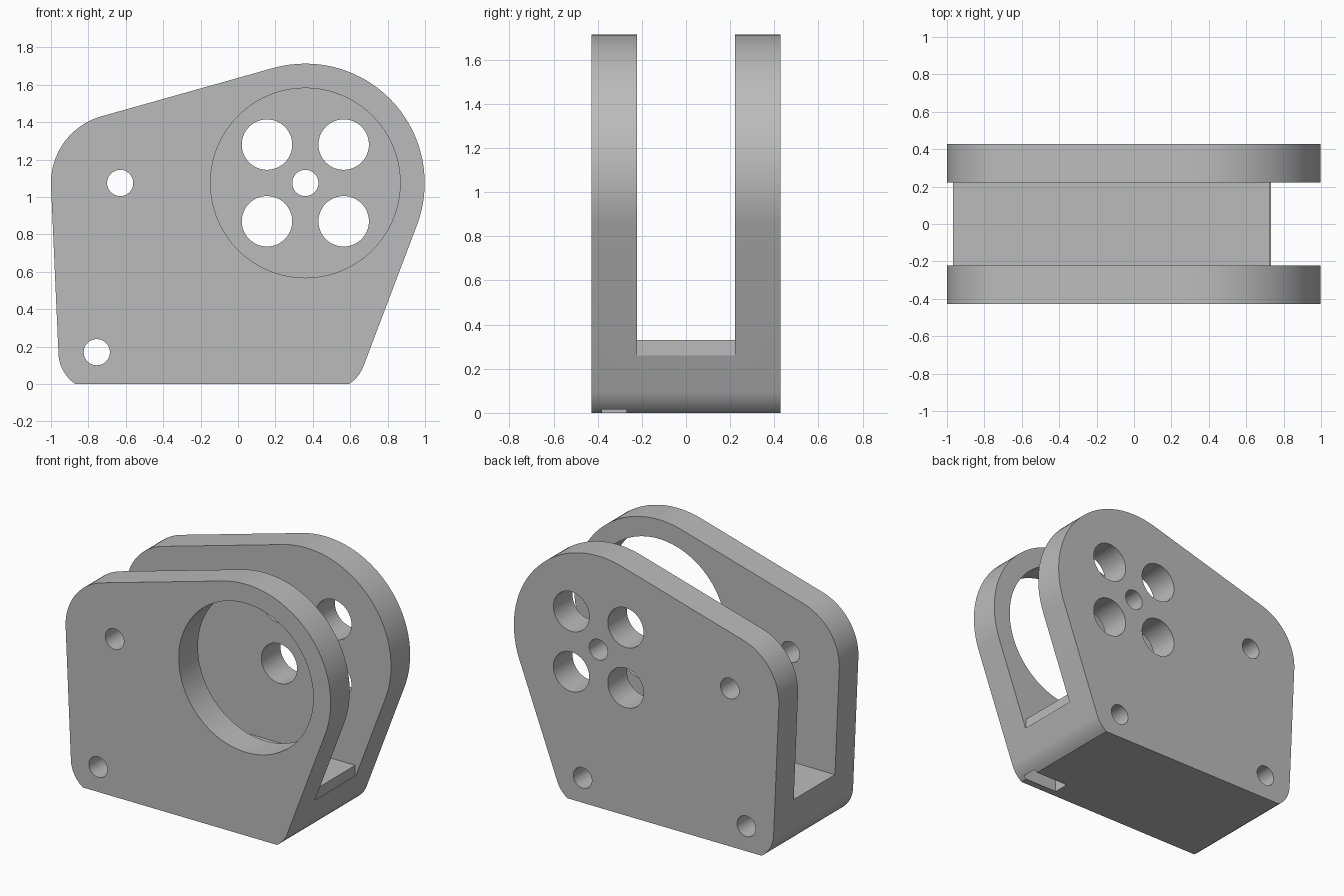
import bpy
import bmesh
from math import sin, cos, pi, acos, asin, atan2, hypot, radians

if "Cube" in bpy.data.objects:
    bpy.data.objects.remove(bpy.data.objects["Cube"], do_unlink=True)

HALF = 0.428        # half thickness of the whole bracket
GAP = 0.222         # half width of the channel between the plates
FLOOR = 0.33        # height of the channel floor

grey = bpy.data.materials.new("plain_grey")
grey.use_nodes = True
grey.diffuse_color = (0.5, 0.5, 0.5, 1)
grey.node_tree.nodes["Principled BSDF"].inputs["Base Color"].default_value = (0.5, 0.5, 0.5, 1)


def prism(name, outline, y0, y1):
    """Extrude a counter-clockwise x-z outline from y0 to y1, normals outward."""
    bm = bmesh.new()
    front = [bm.verts.new((x, y0, z)) for x, z in outline]
    back = [bm.verts.new((x, y1, z)) for x, z in outline]
    bm.faces.new(front)
    bm.faces.new(back[::-1])
    for i in range(len(outline)):
        bm.faces.new((front[i], front[i - 1], back[i - 1], back[i]))
    bm.normal_update()
    mesh = bpy.data.meshes.new(name)
    bm.to_mesh(mesh)
    bm.free()
    mesh.materials.append(grey)
    obj = bpy.data.objects.new(name, mesh)
    bpy.context.scene.collection.objects.link(obj)
    return obj


def arc(x, z, r, a0, a1, n):
    return [(x + r * cos(a0 + (a1 - a0) * i / n), z + r * sin(a0 + (a1 - a0) * i / n))
            for i in range(n + 1)]


def tangent(a, b):
    """Outward angle, from -90 to 270 degrees, of the edge joining two corner circles."""
    dx, dz = b[0] - a[0], b[1] - a[1]
    angle = atan2(dz, dx) - acos((a[2] - b[2]) / hypot(dx, dz))
    return (angle + pi / 2) % (2 * pi) - pi / 2


def cut(obj, cutter):
    mod = obj.modifiers.new("cut", 'BOOLEAN')
    mod.operation = 'DIFFERENCE'
    mod.solver = 'EXACT'
    mod.object = cutter
    bpy.context.view_layer.objects.active = obj
    bpy.ops.object.modifier_apply(modifier=mod.name)
    bpy.data.objects.remove(cutter, do_unlink=True)


def cut_box(obj, x0, x1, y0, y1, z0, z1):
    cut(obj, prism("box_cutter", [(x0, z0), (x1, z0), (x1, z1), (x0, z1)], y0, y1))


def cut_hole(obj, x, z, r, y0=-1, y1=1, n=48):
    cut(obj, prism("hole_cutter", arc(x, z, r, 0, 2 * pi, n)[:-1], y0, y1))


# Outline: four corner circles joined by tangents, trimmed flat at the base
foot_right = (0.48, 0.17, 0.205)
hub = (0.36, 1.075, 0.638)
shoulder = (-0.63, 1.075, 0.37)
foot_left = (-0.755, 0.17, 0.205)
corners = [foot_right, hub, shoulder, foot_left]
trim = asin(foot_right[1] / foot_right[2])
angles = [-trim] + [tangent(a, b) for a, b in zip(corners, corners[1:])] + [pi + trim]
outline = []
for corner, a0, a1 in zip(corners, angles, angles[1:]):
    outline += arc(*corner, a0, a1, max(8, int((a1 - a0) / radians(4))))

bracket = prism("bracket", outline, -HALF, HALF)

# Channel between the two plates, with a short step at its open end
cut_box(bracket, -2, 2, -GAP, GAP, FLOOR, 2)
cut_box(bracket, 0.728, 2, -GAP, GAP, 0.26, 1)

# Large round opening in the front plate
cut_hole(bracket, hub[0], hub[1], 0.507, -1, 0, 96)

# Hub holes in the back plate
cut_hole(bracket, hub[0], hub[1], 0.07, 0, 1)
for sx in (-1, 1):
    for sz in (-1, 1):
        cut_hole(bracket, hub[0] + sx * 0.205, hub[1] + sz * 0.205, 0.135, 0, 1)

# Bolt holes through both plates
for x, z, r in (shoulder, foot_left):
    cut_hole(bracket, x, z, 0.07)

# Blind bolt hole from the back, ending in a nut slot open at the base
cut_hole(bracket, foot_right[0], foot_right[1], 0.07, -0.32, 1)
cut_box(bracket, 0.345, 0.615, -0.38, -0.27, -1, 0.3)

# Smooth rounded walls with crisp edges
bpy.ops.object.select_all(action='DESELECT')
bracket.select_set(True)
bpy.context.view_layer.objects.active = bracket
bpy.ops.object.shade_smooth_by_angle(angle=radians(30))
